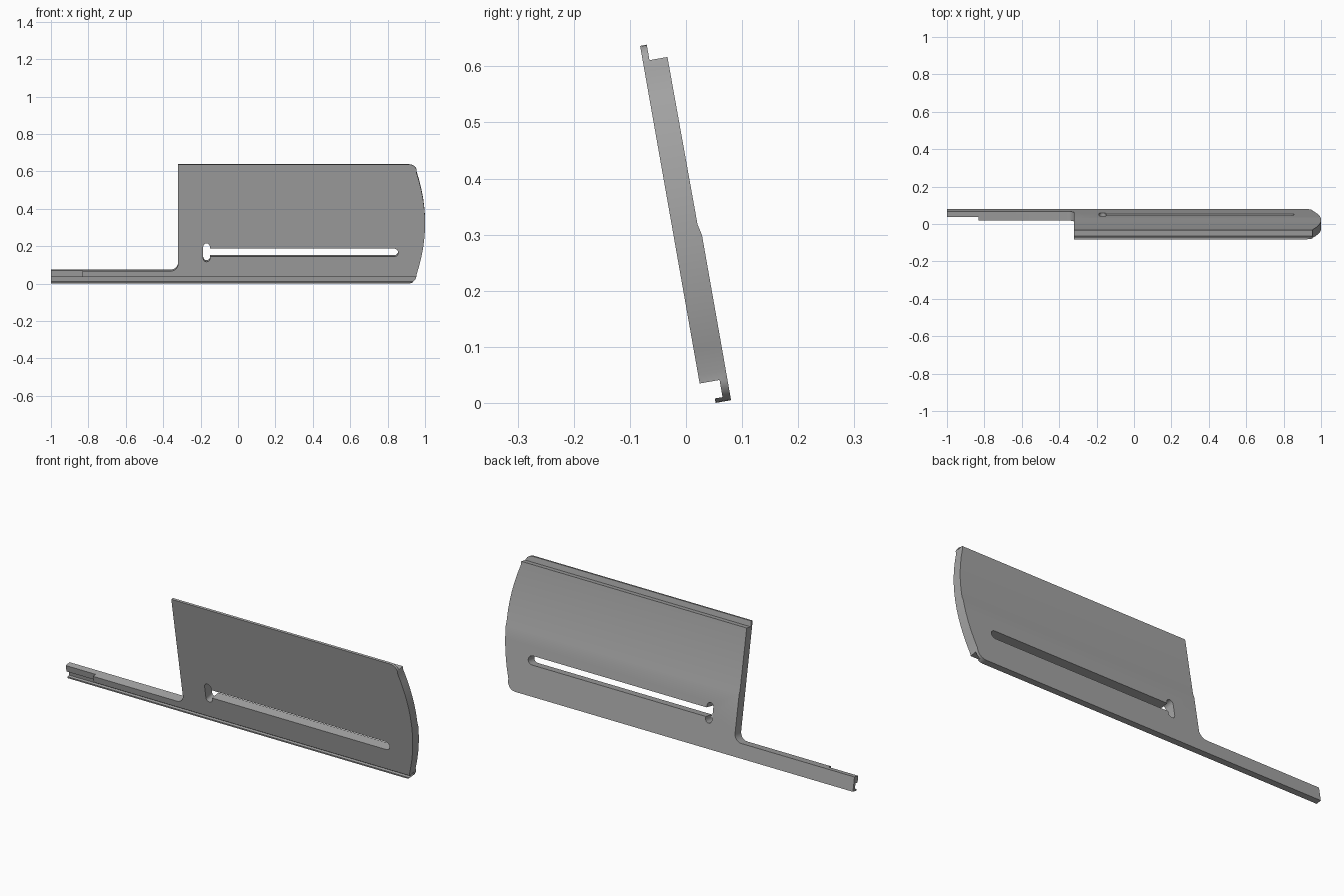
import bpy, bmesh, math
from mathutils import Matrix

cube = bpy.data.objects.get("Cube")
if cube:
    bpy.data.objects.remove(cube, do_unlink=True)

grey = bpy.data.materials.new("plain_grey")
grey.use_nodes = True
grey.diffuse_color = (0.38, 0.38, 0.38, 1)
grey.node_tree.nodes["Principled BSDF"].inputs["Base Color"].default_value = (0.38, 0.38, 0.38, 1)


def prism(name, points, axis, start, end):
    """Extrude a closed outline along x or y."""
    bm = bmesh.new()
    if axis == "x":
        verts = [bm.verts.new((start, a, b)) for a, b in points]
    else:
        verts = [bm.verts.new((a, start, b)) for a, b in points]
    face = bm.faces.new(verts)
    moved = bmesh.ops.extrude_face_region(bm, geom=[face])["geom"]
    step = (end - start, 0, 0) if axis == "x" else (0, end - start, 0)
    bmesh.ops.translate(bm, vec=step, verts=[v for v in moved if isinstance(v, bmesh.types.BMVert)])
    bmesh.ops.recalc_face_normals(bm, faces=bm.faces[:])
    mesh = bpy.data.meshes.new(name)
    bm.to_mesh(mesh)
    bm.free()
    mesh.materials.append(grey)
    obj = bpy.data.objects.new(name, mesh)
    bpy.context.collection.objects.link(obj)
    return obj


def arc(cx, cz, r, a0, a1, n=8):
    angles = [math.radians(a0 + (a1 - a0) * i / n) for i in range(n + 1)]
    return [(cx + r * math.cos(a), cz + r * math.sin(a)) for a in angles]


def pill(x0, x1, z0, z1):
    """Slot outline rounded at its two short ends."""
    if x1 - x0 > z1 - z0:
        r, m = (z1 - z0) / 2, (z0 + z1) / 2
        return arc(x1 - r, m, r, -90, 90) + arc(x0 + r, m, r, 90, 270)
    r, m = (x1 - x0) / 2, (x0 + x1) / 2
    return arc(m, z1 - r, r, 0, 180) + arc(m, z0 + r, r, 180, 360)


def combine(target, cutter, operation):
    mod = target.modifiers.new("cut", "BOOLEAN")
    mod.operation, mod.solver, mod.object = operation, "EXACT", cutter
    graph = bpy.context.evaluated_depsgraph_get()
    mesh = bpy.data.meshes.new_from_object(target.evaluated_get(graph))
    target.modifiers.clear()
    target.data = mesh
    bpy.data.objects.remove(cutter, do_unlink=True)


# Plate section: top lip, stepped back face and grooved lower edge
section = [(0.03, 0.03), (0.03, 0.641), (0.042, 0.641), (0.042, 0.613), (0.0745, 0.613),
           (0.0755, 0.31), (0.08, 0.29), (0.08, -0.009), (0.052, -0.009), (0.052, -0.001),
           (0.066, -0.001), (0.066, 0.03)]
plate = prism("sliding_plate", section, "x", -1, 1.05)

# Side outline: long narrow arm, filleted shoulder and bowed end
bow = [(0.955 + 0.045 * (1 - ((i - 6) / 6) ** 2), 0.045 + 0.55 * i / 12) for i in range(13)]
outline = ([(-1, -0.05), (0.91, -0.05), (0.91, -0.009)] + arc(0.91, 0.036, 0.045, -75, -15, 5)
           + bow + arc(0.917, 0.602, 0.039, 15, 90, 5)
           + [(0.917, 0.7), (-0.32, 0.7)] + arc(-0.36, 0.103, 0.04, 0, -90) + [(-1, 0.063)])
combine(plate, prism("outline_cutter", outline, "y", -0.1, 0.2), "INTERSECT")

# Long slot with a crosswise keyhole
combine(plate, prism("slot_cutter", pill(-0.18, 0.857, 0.141, 0.185), "y", -0.1, 0.2), "DIFFERENCE")
combine(plate, prism("keyhole_cutter", pill(-0.186, -0.15, 0.113, 0.213), "y", -0.1, 0.2), "DIFFERENCE")

# Thinned tip of the arm
tip = [(-1.1, 0.02), (-0.832, 0.02), (-0.832, 0.1), (-1.1, 0.1)]
combine(plate, prism("tip_cutter", tip, "y", -0.1, 0.049), "DIFFERENCE")

# Lean the whole plate forward
plate.data.transform(Matrix.Rotation(math.radians(10), 4, "X"))
bpy.context.view_layer.objects.active = plate
plate.select_set(True)
bpy.ops.object.shade_smooth_by_angle(angle=math.radians(25))
